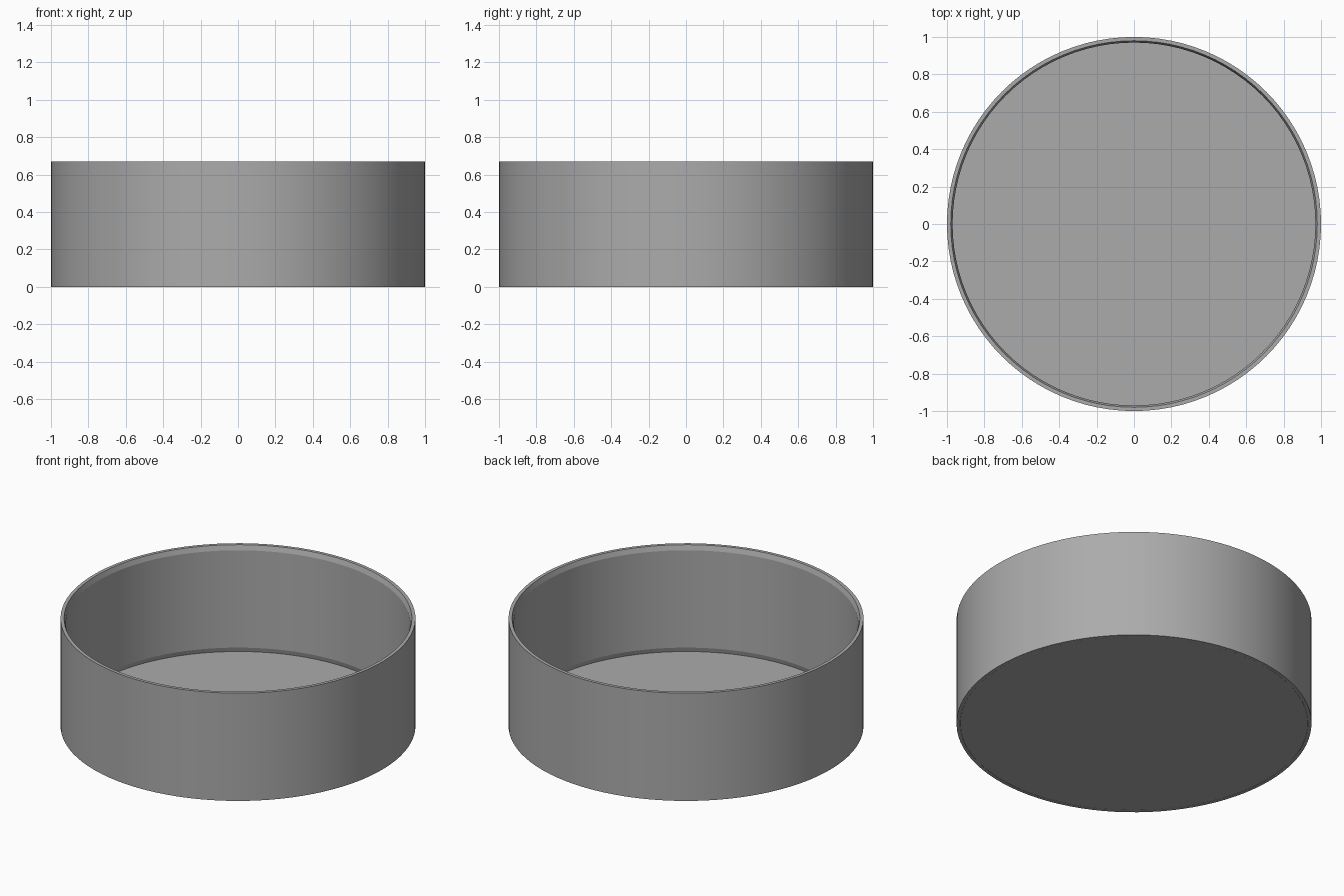
import bpy, bmesh, math

if "Cube" in bpy.data.objects:
    bpy.data.objects.remove(bpy.data.objects["Cube"])

SEGMENTS = 96

grey = bpy.data.materials.new("mid_grey")
grey.diffuse_color = (0.41, 0.41, 0.41, 1)
grey.use_nodes = True
grey.node_tree.nodes["Principled BSDF"].inputs["Base Color"].default_value = grey.diffuse_color


def finish(name, bm):
    bmesh.ops.recalc_face_normals(bm, faces=bm.faces)
    mesh = bpy.data.meshes.new(name)
    bm.to_mesh(mesh)
    bm.free()
    mesh.materials.append(grey)
    obj = bpy.data.objects.new(name, mesh)
    bpy.context.collection.objects.link(obj)
    bpy.ops.object.select_all(action='DESELECT')
    obj.select_set(True)
    bpy.context.view_layer.objects.active = obj
    bpy.ops.object.shade_smooth_by_angle(angle=math.radians(15))
    return obj


def ring(name, profile):
    """Spin a closed (radius, height) profile around z."""
    bm = bmesh.new()
    loops = []
    for r, z in profile:
        loops.append([bm.verts.new((r * math.cos(a), r * math.sin(a), z))
                      for a in (2 * math.pi * i / SEGMENTS for i in range(SEGMENTS))])
    for k, low in enumerate(loops):
        high = loops[(k + 1) % len(loops)]
        for i in range(SEGMENTS):
            j = (i + 1) % SEGMENTS
            bm.faces.new((low[i], low[j], high[j], high[i]))
    return finish(name, bm)


def disc(name, radius, z0, z1):
    bm = bmesh.new()
    bmesh.ops.create_cone(bm, cap_ends=True, segments=SEGMENTS, radius1=radius,
                          radius2=radius, depth=z1 - z0)
    bmesh.ops.translate(bm, verts=bm.verts, vec=(0, 0, (z0 + z1) / 2))
    return finish(name, bm)


# Round wall, its inner edge bevelled at the top and bottom
ring("wall", [(1.0, 0.0), (1.0, 0.67), (0.98, 0.67), (0.97, 0.64),
              (0.97, 0.035), (0.98, 0.0)])

# Thin floor closing the bottom
disc("floor", 0.979, 0.0005, 0.007)

# Flat round plates at the centre of the floor
disc("centre_plate", 0.23, 0.006, 0.011)
disc("centre_dot", 0.05, 0.010, 0.015)
